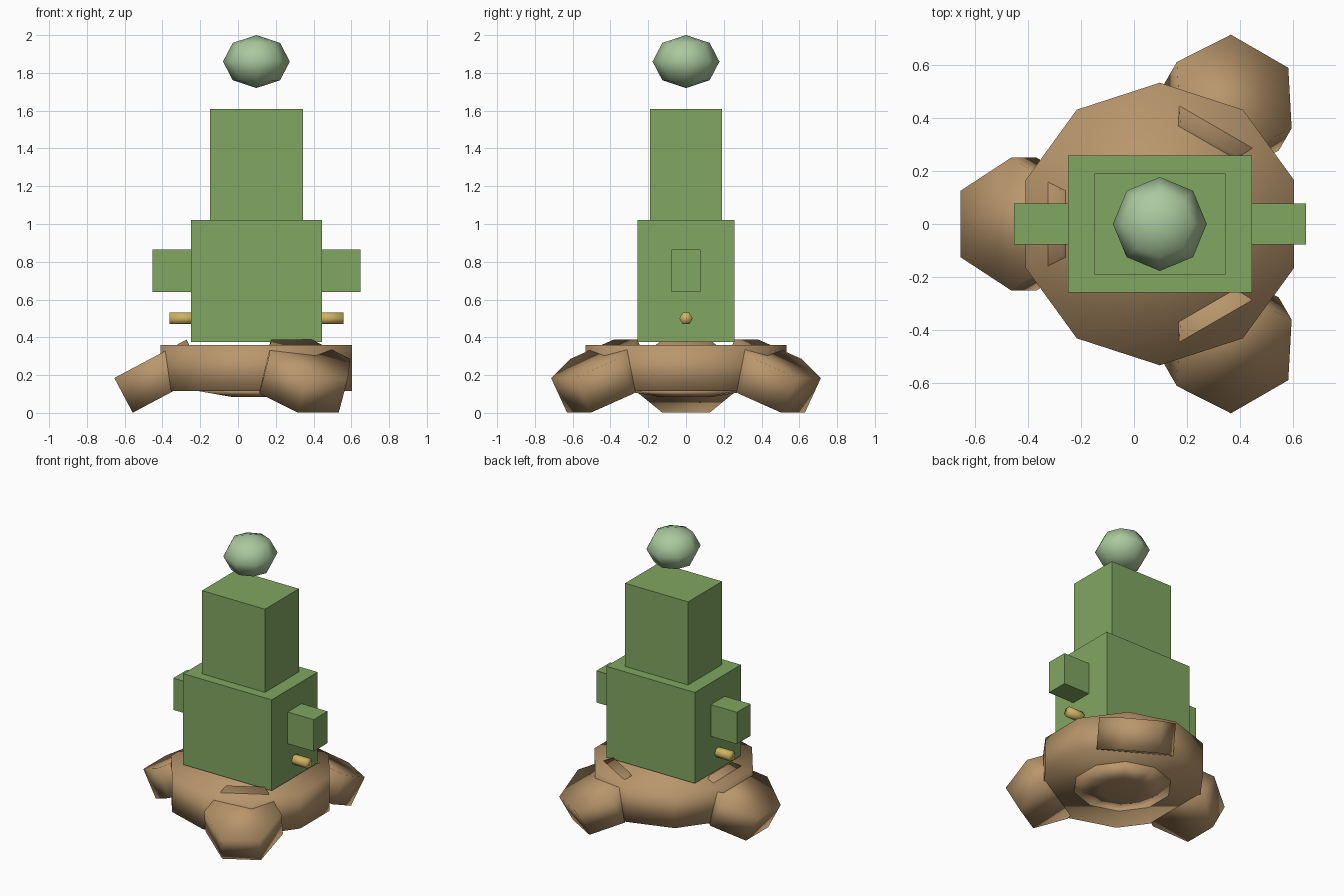
import bpy
import math
from mathutils import Matrix

cube = bpy.data.objects.get("Cube")
if cube:
    bpy.data.objects.remove(cube, do_unlink=True)

AXIS_X = 0.0975  # vertical axis of the body


def make_material(name, rgb):
    mat = bpy.data.materials.new(name)
    mat.use_nodes = True
    mat.diffuse_color = (*rgb, 1)
    mat.node_tree.nodes["Principled BSDF"].inputs["Base Color"].default_value = (*rgb, 1)
    return mat


green = make_material("leaf green", (0.22, 0.385, 0.12))
pale = make_material("pale green", (0.40, 0.58, 0.34))
brown = make_material("warm brown", (0.48, 0.305, 0.15))
yellow = make_material("straw yellow", (0.62, 0.45, 0.12))


def finish(name, mat, smooth=True):
    obj = bpy.context.object
    obj.name = name
    obj.data.materials.append(mat)
    if smooth:
        bpy.ops.object.shade_smooth()
    return obj


def box(name, centre, size):
    bpy.ops.mesh.primitive_cube_add(size=1, location=centre)
    bpy.context.object.scale = size
    return finish(name, green, smooth=False)


def prism(name, mat, sides, radius, depth, matrix):
    bpy.ops.mesh.primitive_cylinder_add(vertices=sides, radius=radius, depth=depth)
    bpy.context.object.matrix_world = matrix
    return finish(name, mat)


# Stacked body and head blocks
box("body", (AXIS_X, 0, 0.6975), (0.694, 0.515, 0.645))
box("head", (AXIS_X, 0, 1.315), (0.494, 0.38, 0.59))

# Arms and the small pegs beneath them
for side, sign in (("left", 1), ("right", -1)):
    box(side + "_arm", (AXIS_X + sign * 0.449, 0, 0.7525), (0.204, 0.155, 0.225))
    prism(side + "_peg", yellow, 6, 0.035, 0.16,
          Matrix.Translation((AXIS_X + sign * 0.38, 0, 0.5))
          @ Matrix.Rotation(math.pi / 2, 4, "Y"))

# Floating ball above the head
bpy.ops.mesh.primitive_uv_sphere_add(segments=8, ring_count=4, radius=0.177,
                                     location=(AXIS_X, 0, 1.86))
bpy.context.object.scale.z = 0.14 / 0.177
finish("floating_ball", pale)

# Ten-sided base with a shallow rounded underside
prism("base", brown, 10, 0.533, 0.245, Matrix.Translation((AXIS_X, 0, 0.2375)))
bpy.ops.mesh.primitive_cone_add(vertices=10, radius1=0.32, radius2=0.14, depth=0.03,
                                location=(AXIS_X, 0, 0.1),
                                rotation=(math.pi, 0, 0))
finish("base_underside", brown)

# Three tilted hexagonal feet spread around the base
for name, angle in (("right_foot", 180), ("back_foot", 60), ("front_foot", -60)):
    prism(name, brown, 6, 0.25, 0.208,
          Matrix.Translation((AXIS_X, 0, 0.1945))
          @ Matrix.Rotation(math.radians(angle), 4, "Z")
          @ Matrix.Translation((0.5125, 0, 0))
          @ Matrix.Rotation(math.radians(28), 4, "Y"))
